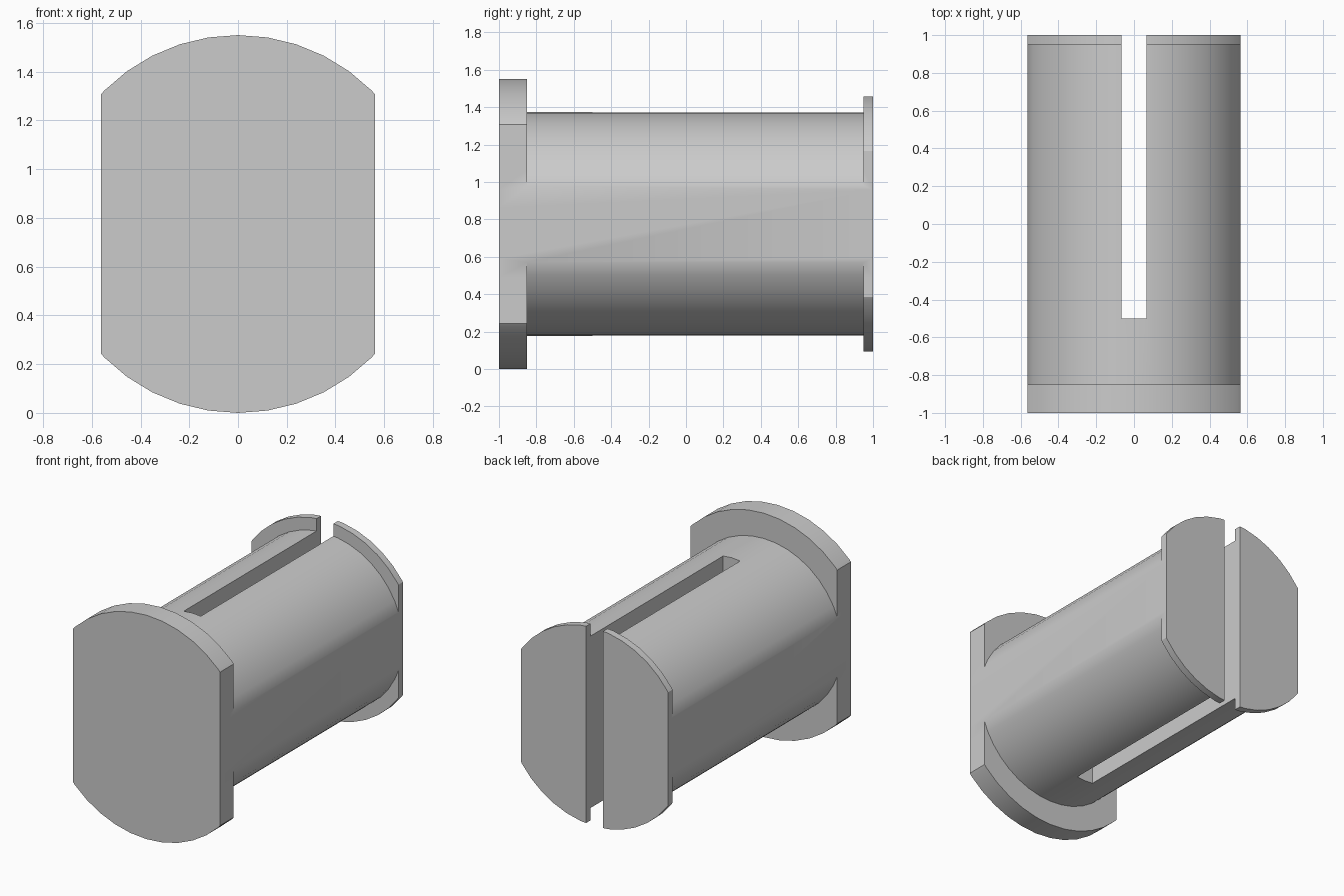
import bpy, bmesh, math
from mathutils import Matrix, Vector

cube = bpy.data.objects.get("Cube")
if cube:
    bpy.data.objects.remove(cube, do_unlink=True)

AXIS_Z = 0.775      # height of the pin's axis
HALF_WIDTH = 0.5625  # distance from the axis to each flat side
SEGMENTS = 40

grey = bpy.data.materials.new("light grey")
grey.use_nodes = True
grey.diffuse_color = (0.6, 0.6, 0.6, 1)
grey.node_tree.nodes["Principled BSDF"].inputs["Base Color"].default_value = (0.6, 0.6, 0.6, 1)


def add_object(name, bm):
    bmesh.ops.recalc_face_normals(bm, faces=bm.faces)
    mesh = bpy.data.meshes.new(name)
    bm.to_mesh(mesh)
    bm.free()
    mesh.materials.append(grey)
    obj = bpy.data.objects.new(name, mesh)
    bpy.context.collection.objects.link(obj)
    return obj


def box(name, size, centre):
    bm = bmesh.new()
    bmesh.ops.create_cube(bm, size=1, matrix=Matrix.Translation(centre) @ Matrix.Diagonal((*size, 1)))
    obj = add_object(name, bm)
    obj.hide_render = True
    return obj


# Turned pin: wide head, shaft and thin end lip, as (radius, y)
profile = [(0, -1), (0.775, -1), (0.775, -0.85), (0.6, -0.85),
           (0.6, 0.95), (0.686, 0.95), (0.686, 1), (0, 1)]
bm = bmesh.new()
verts = [bm.verts.new((0, y, AXIS_Z + r)) for r, y in profile]
edges = [bm.edges.new(pair) for pair in zip(verts, verts[1:])]
bmesh.ops.spin(bm, geom=verts + edges, cent=(0, 0, AXIS_Z), axis=(0, 1, 0),
               angle=math.tau, steps=SEGMENTS)
bmesh.ops.remove_doubles(bm, verts=bm.verts, dist=0.0001)
bmesh.ops.dissolve_degenerate(bm, edges=bm.edges, dist=0.0001)
pin = add_object("slotted_pin", bm)

# Two flat sides, and a slot that splits the rear of the shaft
flats = box("flats_cutter", (2 * HALF_WIDTH, 3, 3), Vector((0, 0, AXIS_Z)))
slot = box("slot_cutter", (0.13, 2, 3), Vector((0, 0.5, AXIS_Z)))
for cutter, operation in ((flats, 'INTERSECT'), (slot, 'DIFFERENCE')):
    mod = pin.modifiers.new(cutter.name, 'BOOLEAN')
    mod.object = cutter
    mod.operation = operation
    mod.solver = 'EXACT'

# Apply the cuts, then smooth the round surfaces
bpy.ops.object.select_all(action='DESELECT')
pin.select_set(True)
bpy.context.view_layer.objects.active = pin
for mod in list(pin.modifiers):
    bpy.ops.object.modifier_apply(modifier=mod.name)
for cutter in (flats, slot):
    bpy.data.objects.remove(cutter, do_unlink=True)
bpy.ops.object.shade_smooth_by_angle(angle=math.radians(30))
